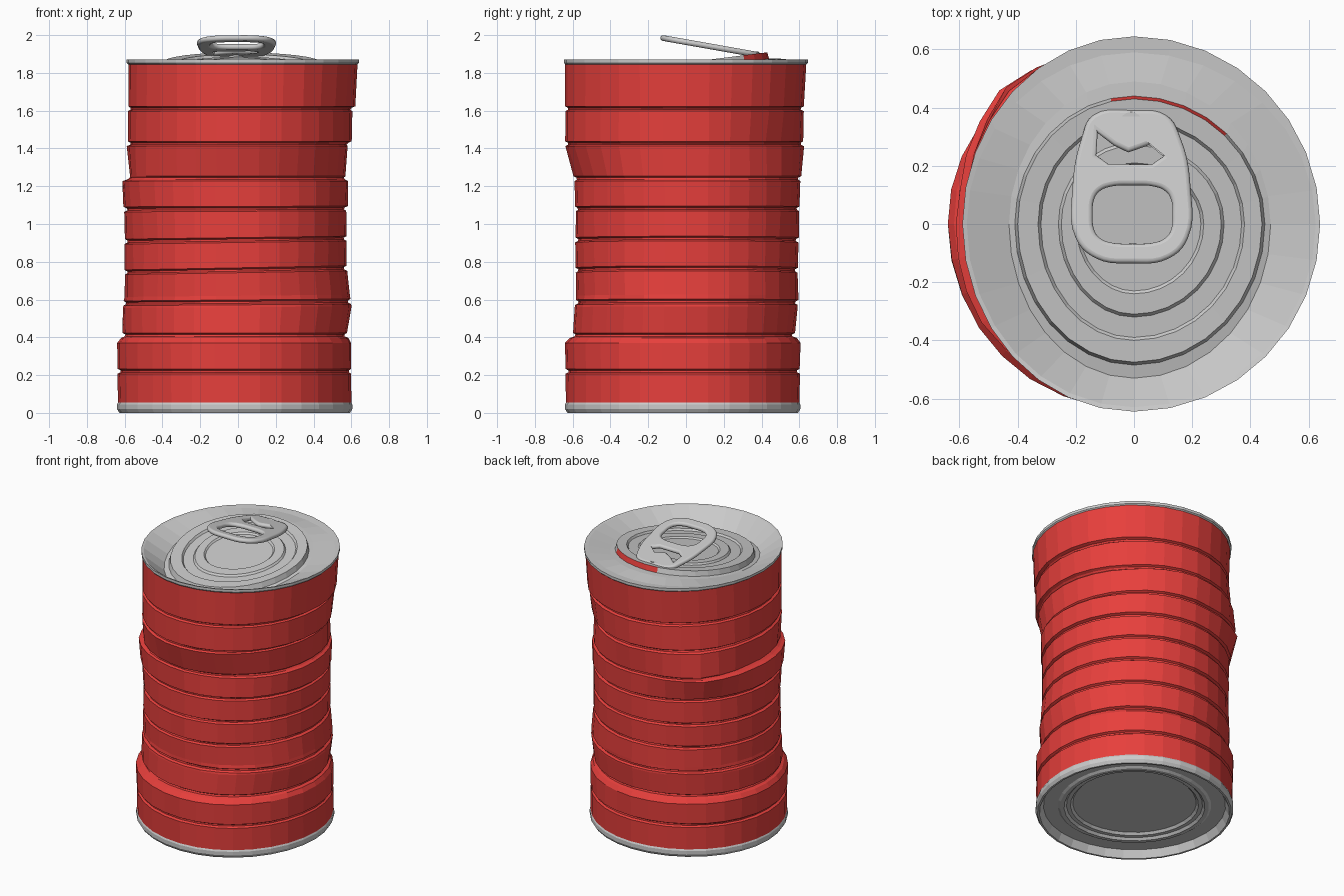
import bpy, bmesh, math, random
from mathutils import Vector

if "Cube" in bpy.data.objects:
    bpy.data.objects.remove(bpy.data.objects["Cube"])

random.seed(4)
N = 32
red = bpy.data.materials.new("red_paint")
red.diffuse_color = (0.8, 0.05, 0.045, 1)
red.use_nodes = True
red.node_tree.nodes["Principled BSDF"].inputs["Base Color"].default_value = red.diffuse_color


def ring(radii, zf):
    """Lopsided circle: radii are left, right, front, back; zf(x, y, angle) gives height."""
    l, r, f, b = radii
    pts = []
    for i in range(N):
        a = 2 * math.pi * i / N
        c, s = math.cos(a), math.sin(a)
        x, y = c * (r if c > 0 else l), s * (b if s > 0 else f)
        pts.append(Vector((x, y, zf(x, y, a))))
    return pts


def loft(name, rings, mats=(), cap=False, mat_index=None):
    """Skin a stack of rings, optionally closing the last one with a fan."""
    bm = bmesh.new()
    vs = [[bm.verts.new(p) for p in rg] for rg in rings]
    for k in range(len(vs) - 1):
        for i in range(N):
            j = (i + 1) % N
            face = bm.faces.new((vs[k][i], vs[k][j], vs[k + 1][j], vs[k + 1][i]))
            if mat_index:
                face.material_index = mat_index(k, 360 * i / N)
    if cap:
        mid = bm.verts.new(sum((v.co for v in vs[-1]), Vector()) / N)
        for i in range(N):
            bm.faces.new((vs[-1][i], vs[-1][(i + 1) % N], mid))
    if not cap or rings[0][0].z > 1:
        bm.normal_update()
    me = bpy.data.meshes.new(name)
    bm.to_mesh(me)
    bm.free()
    for m in mats:
        me.materials.append(m)
    ob = bpy.data.objects.new(name, me)
    bpy.context.collection.objects.link(ob)
    return ob


# Crumpled body: height, then left, right, front and back radii
KEYS = [
    (0.05, .635, .60, .635, .60), (0.37, .64, .60, .64, .605),
    (0.41, .61, .575, .60, .575), (0.56, .61, .60, .59, .59),
    (0.62, .60, .592, .58, .595), (0.76, .60, .575, .585, .592),
    (1.08, .60, .575, .585, .60), (1.10, .608, .585, .59, .60),
    (1.23, .61, .585, .59, .605), (1.26, .56, .565, .595, .61),
    (1.41, .588, .58, .64, .625), (1.44, .583, .605, .64, .62),
    (1.60, .583, .605, .64, .622), (1.63, .58, .625, .64, .622),
    (1.85, .58, .633, .64, .637)]
GROOVES = (0.22, 0.41, 0.585, 0.755, 0.915, 1.08, 1.24, 1.425, 1.61)


def radii_at(z):
    for a, b in zip(KEYS, KEYS[1:]):
        if z <= b[0]:
            t = max(0, (z - a[0]) / (b[0] - a[0]))
            return [p + (q - p) * t for p, q in zip(a[1:], b[1:])]
    return list(KEYS[-1][1:])


def bump(p, a, angle, height, width, tall, amount):
    d = abs((math.degrees(a) - angle + 180) % 360 - 180)
    k = max(0, 1 - d / width) * max(0, 1 - abs(p.z - height) / tall)
    return amount * k


levels = {(z, 0.0) for z in (k[0] for k in KEYS)
          if all(abs(z - g) > 0.022 for g in GROOVES)}
for g in GROOVES:
    levels |= {(g - 0.013, 0.0), (g - 0.005, 0.014), (g + 0.005, 0.014), (g + 0.013, 0.0)}
body_rings = []
for z, depth in sorted(levels):
    sway = 0.012 * max(0, 1 - abs(z - 0.8) / 0.35)
    rg = ring([r - depth for r in radii_at(z)],
              lambda x, y, a: z + sway * math.cos(a))
    for i, p in enumerate(rg):
        a = 2 * math.pi * i / N
        k = (bump(p, a, 135, 1.28, 35, 0.2, 0.06)
             + bump(p, a, 218, 1.18, 40, 0.16, 0.03)
             - bump(p, a, 45, 1.42, 40, 0.15, 0.025)
             - bump(p, a, 300, 1.3, 30, 0.13, 0.015))
        if 0.1 < z < 1.8:
            k += random.uniform(-0.002, 0.002)
        d = Vector((p.x, p.y, 0)).normalized()
        p += d * k
    body_rings.append(rg)
loft("can_body", body_rings, (red,))

# Bottom rim and recessed base
def flat(z):
    return lambda x, y, a: z

def base(inset):
    return (.64 - inset, .605 - inset, .64 - inset, .605 - inset)

base_profile = [(0.005, .055), (0, .045), (0, .02), (0.012, 0), (0.025, 0), (0.05, .05),
                (0.14, .05), (0.155, .04), (0.18, .04), (0.195, .055), (0.22, .055), (0.235, .07)]
bottom = loft("can_bottom", [ring(base(i), flat(z)) for i, z in base_profile], cap=True)
bottom.data.flip_normals()

# Lid: seam rim, sloping shoulder and tilted panel with stepped rings
def panel(dz):
    return lambda x, y, a: 1.85 + 0.125 * y + dz

lid_rings = [
    ring((.58, .633, .64, .637), flat(1.845)),
    ring((.59, .64, .645, .645), flat(1.852)),
    ring((.59, .64, .645, .645), flat(1.87)),
    ring((.575, .625, .63, .59), flat(1.866)),
    ring((.43, .47, .53, .49), panel(-0.035)),
    ring((.41, .45, .485, .44), panel(-0.03)),
    ring((.40, .44, .475, .43), panel(0.005))]
for l, r, f, b, d0, d1 in ((.33, .38, .40, .36, 0.003, -.01),
                           (.26, .31, .32, .28, -.01, 0.002),
                           (.20, .24, .24, .21, 0.002, -.008)):
    lid_rings.append(ring((l, r, f, b), panel(d0)))
    lid_rings.append(ring((l - .01, r - .01, f - .01, b - .01), panel(d1)))
# The lifted edge at the back shows the red inside
loft("can_lid", lid_rings, (None, red), cap=True,
     mat_index=lambda k, a: int(k == 5 and 35 <= a <= 100))

# Pull tab: one rounded outline with a finger hole and a notched rivet hole
cu = bpy.data.curves.new("pull_tab", 'CURVE')
cu.dimensions = '2D'
cu.fill_mode = 'BOTH'
cu.resolution_u = 5
cu.bevel_depth = 0.014
cu.bevel_resolution = 2
cu.offset = -0.014
cu.extrude = 0.001


def spline(pts, handle):
    sp = cu.splines.new('BEZIER')
    sp.bezier_points.add(len(pts) - 1)
    for bp, (x, y) in zip(sp.bezier_points, pts):
        bp.co = (x, y, 0)
        bp.handle_left_type = bp.handle_right_type = handle
    sp.use_cyclic_u = True


spline([(-.14, .38), (0, .397), (.11, .38), (.16, .30), (.195, .12), (.185, -.05),
        (.12, -.12), (-.01, -.137), (-.13, -.12), (-.2, -.05), (-.212, .12), (-.18, .30)], 'AUTO')
spline([(-.005 + .137 * math.copysign(abs(math.cos(t)) ** .6, math.cos(t)),
         .033 + .102 * math.copysign(abs(math.sin(t)) ** .6, math.sin(t)))
        for t in (2 * math.pi * i / 16 for i in range(16))], 'AUTO')
spline([(-.13, .24), (-.09, .21), (.06, .207), (.10, .235), (.10, .325),
        (.05, .275), (-.02, .25), (-.07, .275), (-.125, .318)], 'VECTOR')
tab = bpy.data.objects.new("pull_tab", cu)
bpy.context.collection.objects.link(tab)
tab.location = (0, 0, 1.963)
tab.rotation_euler = (-0.175, 0, 0)
bpy.context.view_layer.objects.active = tab
tab.select_set(True)
bpy.ops.object.convert(target='MESH')
bpy.ops.object.shade_smooth_by_angle(angle=math.radians(50))

# Rivet joining the tab to the lid
bpy.ops.mesh.primitive_cylinder_add(vertices=16, radius=0.04, depth=0.04,
                                    location=(-0.01, 0.345, 1.893))
bpy.context.object.name = "tab_rivet"
